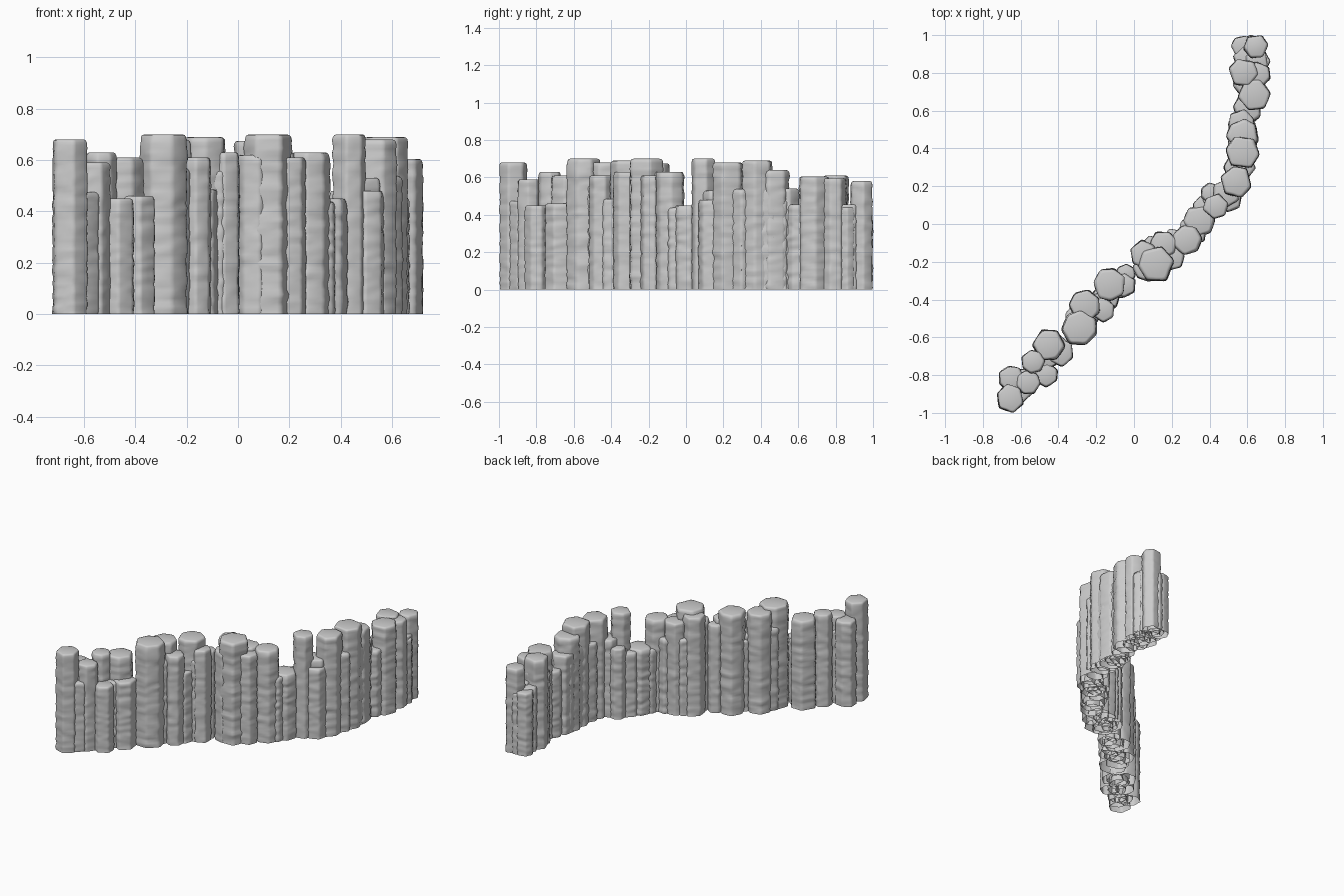
import bpy, bmesh, math, random
from mathutils import noise, Vector

if "Cube" in bpy.data.objects:
    bpy.data.objects.remove(bpy.data.objects["Cube"])

random.seed(7)

# Main columns in order along the curved wall: (x, y, radius, height)
MAIN = [
    (-.655, -.925, .073, .68), (-.56, -.84, .062, .59), (-.65, -.82, .065, .58),
    (-.465, -.80, .062, .45), (-.535, -.73, .058, .63), (-.39, -.68, .07, .46),
    (-.45, -.64, .083, .61), (-.29, -.55, .09, .70), (-.26, -.43, .08, .68),
    (-.165, -.455, .062, .61), (-.13, -.32, .083, .69), (-.05, -.325, .06, .63),
    (.115, -.215, .092, .70), (.05, -.16, .07, .675), (.155, -.11, .07, .63),
    (.28, -.085, .074, .63), (.345, .015, .08, .45), (.41, .16, .055, .48),
    (.435, .095, .065, .70), (.54, .225, .08, .68), (.575, .38, .086, .69),
    (.575, .47, .082, .64), (.565, .535, .068, .54), (.635, .685, .083, .605),
    (.58, .80, .075, .61), (.655, .79, .065, .595), (.645, .94, .062, .58),
    (.575, .94, .055, .43),
]
# Side columns that thicken the wall
SIDE = [
    (.20, -.18, .065, .61), (.505, .13, .065, .48), (.60, .875, .07, .44),
    (.675, .86, .043, .44), (.065, -.235, .065, .62), (-.045, -.265, .05, .60),
]
LOW = .455     # height of the lowest filler columns
LAYERS = 44    # horizontal rings per column


def fillers(columns):
    """Lower columns that fill the gap between neighbours."""
    for (x0, y0, r0, h0), (x1, y1, r1, h1) in zip(columns, columns[1:]):
        gap, h = math.dist((x0, y0), (x1, y1)), min(h0, h1)
        if gap < .18:
            top = min(h - .012, max(LOW, h - .9 * gap))
            yield (x0 + x1) / 2, (y0 + y1) / 2, (r0 + r1) * .49, top


def outline(sides, turn):
    """Irregular unit polygon with softened corners and subdivided sides."""
    corners = []
    for i in range(sides):
        a = turn + math.tau / sides * (i + random.uniform(-.1, .1))
        corners.append(Vector((math.cos(a), math.sin(a), 0)) * random.uniform(1.02, 1.1))
    pts = []
    for i, c in enumerate(corners):
        before, after = corners[i - 1], corners[(i + 1) % sides]
        pts += [c.lerp(before, .16), c * .965, c.lerp(after, .16), c.lerp(after, .5)]
    return pts


def column(name, seed, x, y, radius, height):
    bm = bmesh.new()
    shape = outline(random.choice((6, 6, 7)), random.uniform(0, math.tau))
    # Weathered shaft, then a rounded cap; open underneath
    levels = [(i * (height - .022) / LAYERS, 1) for i in range(LAYERS + 1)]
    levels += [(height - .010, .97), (height - .003, .91), (height, .80)]
    rings = []
    for z, scale in levels:
        band = .05 * noise.noise(Vector((seed * 5.3, 2.1, z * 27)))
        ring = []
        for p in shape:
            bump = .07 * noise.noise(Vector((p.x * 1.3 + seed * 7, p.y * 1.3, z * 34)))
            q = p * radius * scale * (1 + band + bump)
            ring.append(bm.verts.new((x + q.x, y + q.y, z)))
        rings.append(ring)
    n = len(shape)
    for low, high in zip(rings, rings[1:]):
        for i in range(n):
            j = (i + 1) % n
            bm.faces.new((low[i], low[j], high[j], high[i]))
    bm.faces.new(rings[-1])
    mesh = bpy.data.meshes.new(name)
    bm.to_mesh(mesh)
    bm.free()
    obj = bpy.data.objects.new(name, mesh)
    bpy.context.collection.objects.link(obj)
    return obj


# Wall: main, side and filler columns
parts = []
for kind, group in (("main", MAIN), ("side", SIDE), ("filler", list(fillers(MAIN)))):
    for i, spec in enumerate(group):
        parts.append(column(f"{kind}_column_{i + 1:02d}", len(parts), *spec))

# Smooth sides, crisp edges
bpy.ops.object.select_all(action='DESELECT')
for obj in parts:
    obj.select_set(True)
bpy.context.view_layer.objects.active = parts[0]
bpy.ops.object.shade_smooth_by_angle(angle=math.radians(50))
